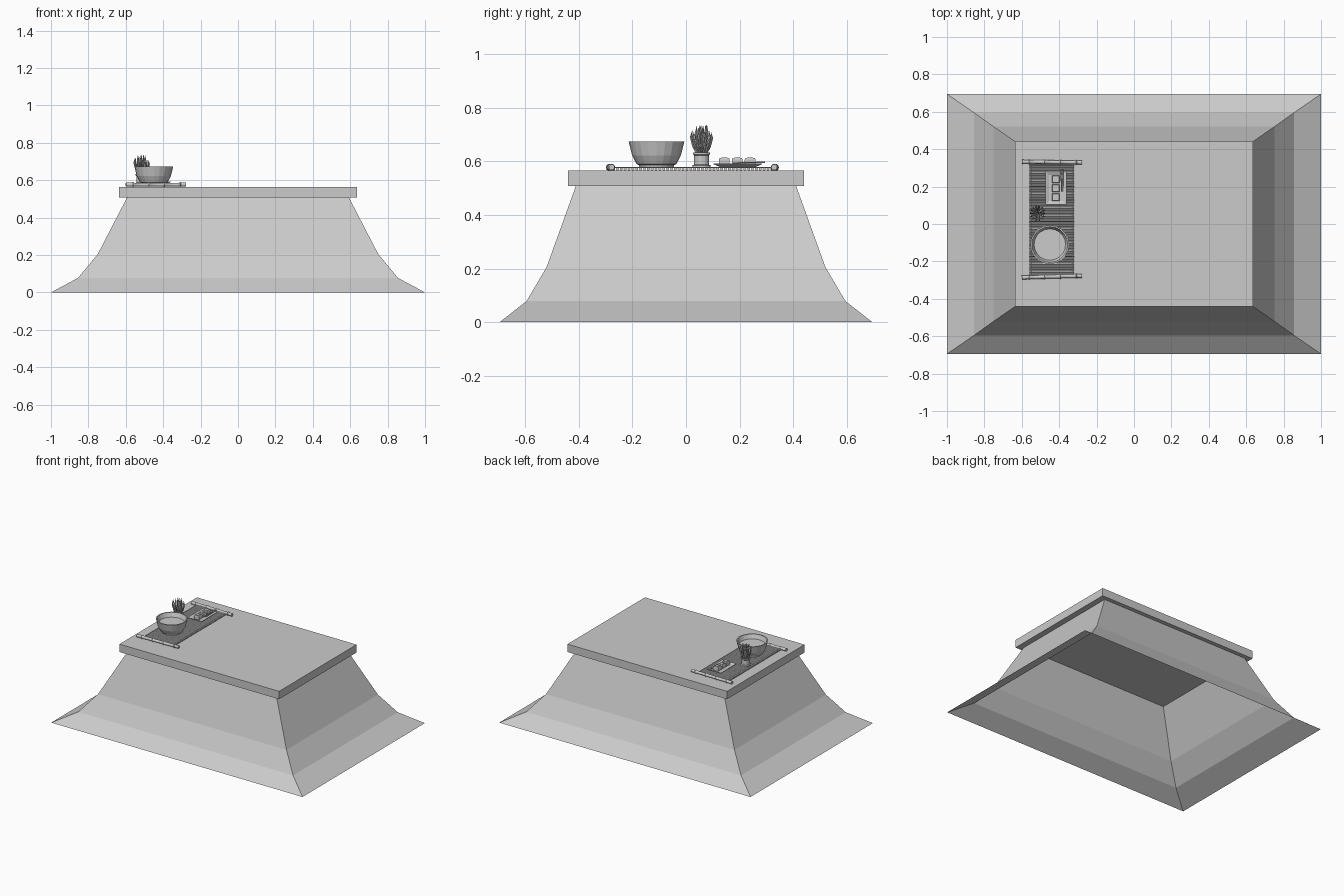
import bpy, bmesh, math, random
from mathutils import Vector

if "Cube" in bpy.data.objects:
    bpy.data.objects.remove(bpy.data.objects["Cube"])

random.seed(4)


def finish(bm, name, smooth=False):
    bmesh.ops.recalc_face_normals(bm, faces=bm.faces)
    me = bpy.data.meshes.new(name)
    bm.to_mesh(me)
    bm.free()
    ob = bpy.data.objects.new(name, me)
    bpy.context.collection.objects.link(ob)
    if smooth:
        bpy.context.view_layer.objects.active = ob
        ob.select_set(True)
        bpy.ops.object.shade_smooth_by_angle(angle=math.radians(40))
        ob.select_set(False)
    return ob


def loft(bm, rings, cap_start=True, cap_end=True):
    """Skin a list of equal-length point rings."""
    loops = [[bm.verts.new(p) for p in ring] for ring in rings]
    n = len(loops[0])
    for a, b in zip(loops, loops[1:]):
        for i in range(n):
            j = (i + 1) % n
            bm.faces.new((a[i], a[j], b[j], b[i]))
    if cap_start:
        bm.faces.new(loops[0][::-1])
    if cap_end:
        bm.faces.new(loops[-1])


def rect(cx, cy, hx, hy, z):
    return [(cx - hx, cy - hy, z), (cx + hx, cy - hy, z),
            (cx + hx, cy + hy, z), (cx - hx, cy + hy, z)]


def circle(cx, cy, r, z, n):
    return [(cx + r * math.cos(2 * math.pi * i / n),
             cy + r * math.sin(2 * math.pi * i / n), z) for i in range(n)]


def rod(bm, a, b, stations, n=8):
    """Round rod from a to b; stations are (fraction, radius)."""
    a, b = Vector(a), Vector(b)
    q = (b - a).to_track_quat('Z', 'Y')
    loft(bm, [[a.lerp(b, t) + q @ Vector(p) for p in circle(0, 0, r, 0, n)]
              for t, r in stations])


# Flared blanket, open underneath
bm = bmesh.new()
loft(bm, [rect(0, 0, x, y, z) for x, y, z in
          [(1, .695, 0), (.855, .595, .078), (.75, .52, .205), (.592, .41, .51)]],
     False, False)
finish(bm, "blanket")

# Table top slab
bm = bmesh.new()
loft(bm, [rect(0, 0, .635, .44, z) for z in (.508, .565)])
finish(bm, "table_top")

# Slatted mat and its tie strings
bm = bmesh.new()
count = 42
for i in range(count):
    y = -.27 + .59 * i / (count - 1)
    rod(bm, (-.56, y, .571), (-.322, y, .571), [(0, .006), (1, .006)], 6)
finish(bm, "mat_slats", True)
bm = bmesh.new()
for x in (-.55, -.33):
    rod(bm, (x, -.28, .577), (x, .33, .577), [(0, .0015), (1, .0015)], 4)
finish(bm, "mat_strings")

# Bamboo end bars with raised joints
joints = [(0, .011)]
for t in (.12, .38, .64, .9):
    joints += [(t - .015, .010), (t, .014), (t + .015, .010)]
joints.append((1, .011))
for name, y0, y1 in (("front_mat_bar", -.286, -.277), ("back_mat_bar", .333, .329)):
    bm = bmesh.new()
    rod(bm, (-.6, y0, .577), (-.277, y1, .577), joints, 10)
    finish(bm, name, True)

# Bowl with foot, thick rim and filled inside
bm = bmesh.new()
loft(bm, [circle(-.45, -.11, r, z, 20) for r, z in
          [(.063, .575), (.066, .586), (.074, .589), (.091, .622), (.104, .673),
           (.096, .673), (.084, .643)]])
finish(bm, "bowl")

# Plant pot: ringed base, body and lip
px, py = -.515, .058
bm = bmesh.new()
loft(bm, [circle(px, py, r, z, 14) for r, z in
          [(.035, .576), (.035, .585), (.028, .587), (.028, .622),
           (.033, .626), (.033, .632), (.027, .632), (.026, .624)]])
finish(bm, "plant_pot")

# Spiky leaves in two whorls
bm = bmesh.new()
for k, (spread, top, n) in enumerate(((.036, .718, 14), (.020, .733, 9), (.006, .73, 3))):
    for i in range(n):
        a = 2 * math.pi * (i + .4 * k) / n
        d = Vector((math.cos(a), math.sin(a), 0))
        c = Vector((px, py, 0))
        h = top - .62 + random.uniform(-.012, .004)
        path = [(.4, 0, .003), (.85, .4, .005), (1.1, .75, .0045), (1, 1, .0006)]
        loft(bm, [[c + d * spread * s + Vector(p) for p in circle(0, 0, r, .62 + h * t, 4)]
                  for s, t, r in path])
finish(bm, "plant_leaves")

# Serving tray: narrow foot, flared lip, sunken floor
bm = bmesh.new()
loft(bm, [rect(-.418, .193, hx, hy, z) for hx, hy, z in
          [(.036, .068, .575), (.036, .068, .58), (.056, .09, .588), (.056, .09, .592),
           (.05, .084, .592), (.036, .07, .586)]])
finish(bm, "serving_tray")

# Three food pieces with a topping each
for i in range(3):
    y = .143 + .048 * i
    bm = bmesh.new()
    loft(bm, [rect(-.418, y, h, h, z) for h, z in
              [(.02, .586), (.02, .606), (.017, .612)]])
    loft(bm, [rect(-.418, y, .011, .011, z) for z in (.611, .614)])
    finish(bm, "food_piece_%d" % (i + 1))

# Chopsticks resting on the tray
bm = bmesh.new()
for x in (-.388, -.379):
    rod(bm, (x, .175, .594), (x - .002, .295, .596), [(0, .002), (1, .0035)], 6)
finish(bm, "chopsticks")
